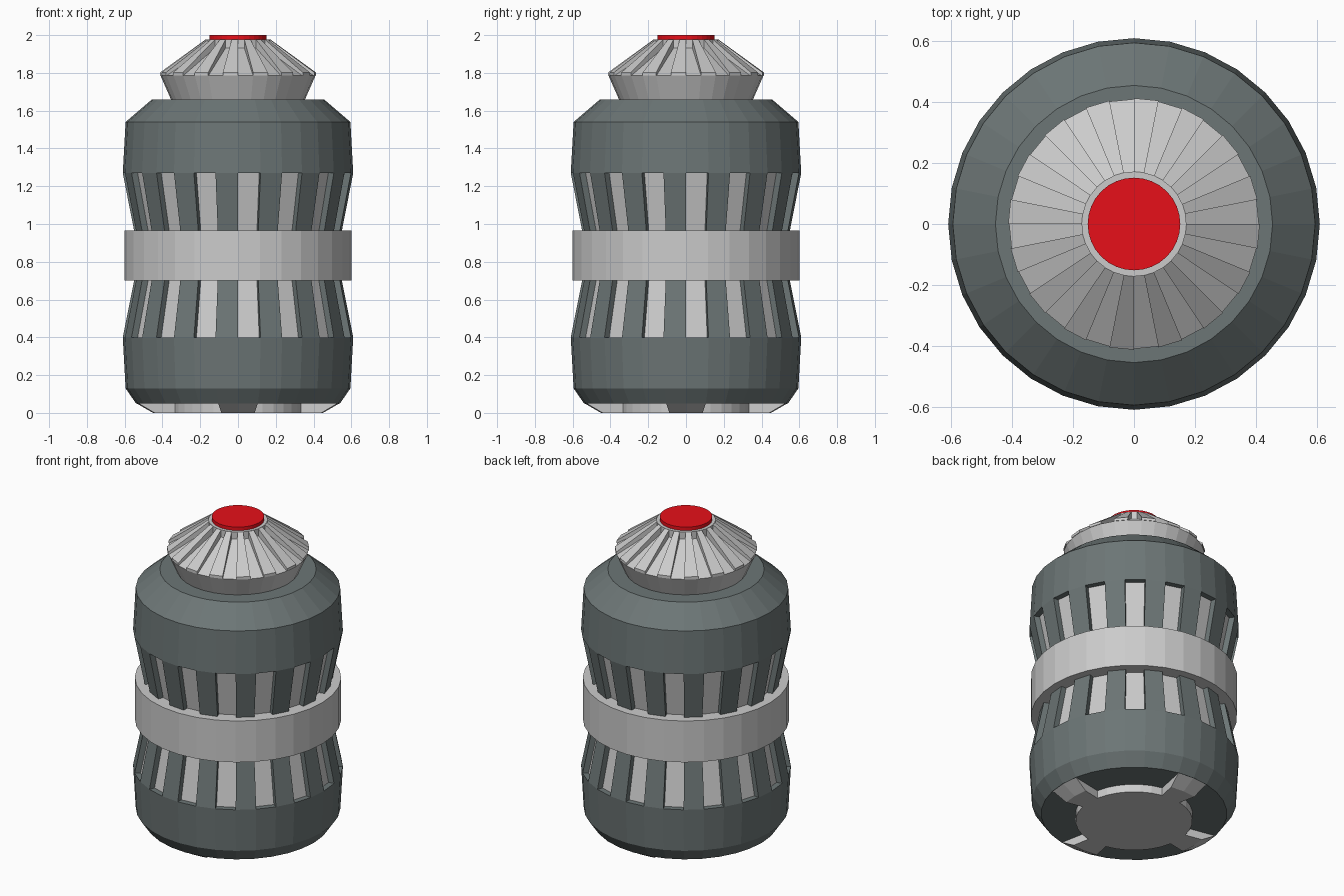
import bpy, bmesh, math

if "Cube" in bpy.data.objects:
    bpy.data.objects.remove(bpy.data.objects["Cube"])

N = 32  # sides around the axis


def material(name, rgb):
    m = bpy.data.materials.new(name)
    m.diffuse_color = (*rgb, 1)
    m.use_nodes = True
    m.node_tree.nodes["Principled BSDF"].inputs["Base Color"].default_value = m.diffuse_color
    return m


dark = material("dark_shell", (0.15, 0.18, 0.18))
red = material("red_button", (0.8, 0.005, 0.01))


def sweep(name, profile, spans=((0, N),), mat=None):
    """Turn a closed (radius, z) profile about z over each span of segments."""
    bm = bmesh.new()
    for a, b in spans:
        full = b - a == N
        rows = []
        for k in range(a, b if full else b + 1):
            t = 2 * math.pi * k / N
            rows.append([bm.verts.new((r * math.cos(t), r * math.sin(t), z))
                         for r, z in profile])
        n = len(profile)
        for i in range(b - a):
            p, q = rows[i], rows[(i + 1) % len(rows)]
            for j in range(n):
                h = (j + 1) % n
                if profile[j][0] == 0 and profile[h][0] == 0:
                    continue
                bm.faces.new((p[j], q[j], q[h], p[h]))
        if not full:
            bm.faces.new(rows[0])
            bm.faces.new(rows[-1])
    bmesh.ops.remove_doubles(bm, verts=bm.verts, dist=1e-5)
    bmesh.ops.recalc_face_normals(bm, faces=bm.faces)
    me = bpy.data.meshes.new(name)
    bm.to_mesh(me)
    bm.free()
    ob = bpy.data.objects.new(name, me)
    bpy.context.collection.objects.link(ob)
    if mat:
        me.materials.append(mat)
    return ob


ribs = [(k, k + 1) for k in range(1, N, 2)]   # every other segment is raised
arms = [(k - 1, k + 1) for k in range(0, N, N // 4)]

# Base: round foot with four arms
sweep("foot", [(0, 0), (0.34, 0), (0.34, 0.06), (0, 0.06)])
sweep("foot_arms", [(0.33, 0), (0.45, 0), (0.54, 0.052), (0.33, 0.052)], arms)

# Lower and upper shells
sweep("lower_shell", [(0, 0.05), (0.54, 0.05), (0.595, 0.13), (0.61, 0.40), (0, 0.40)], mat=dark)
sweep("upper_shell", [(0, 1.27), (0.61, 1.27), (0.595, 1.54), (0.455, 1.66), (0, 1.66)], mat=dark)

# Grey core seen through the slots, with ribs between the slots
sweep("core", [(0, 0.40), (0.575, 0.40), (0.515, 0.70), (0.515, 0.965), (0.575, 1.27), (0, 1.27)])
sweep("lower_ribs", [(0.56, 0.40), (0.61, 0.40), (0.55, 0.70), (0.50, 0.70)], ribs, dark)
sweep("upper_ribs", [(0.50, 0.965), (0.55, 0.965), (0.61, 1.27), (0.56, 1.27)], ribs, dark)

# Middle band
sweep("middle_band", [(0.50, 0.70), (0.60, 0.70), (0.60, 0.965), (0.50, 0.965)])

# Head: flared neck, ribbed cone and collar
sweep("head", [(0, 1.66), (0.355, 1.66), (0.41, 1.785), (0.15, 1.945), (0, 1.945)])
sweep("head_ribs", [(0.40, 1.785), (0.413, 1.785), (0.413, 1.802), (0.17, 1.978), (0.15, 1.94)], ribs)
sweep("collar", [(0, 1.93), (0.172, 1.93), (0.172, 1.978), (0, 1.978)])

# Button
sweep("button", [(0, 1.97), (0.152, 1.97), (0.152, 2.0), (0, 2.0)], mat=red)
